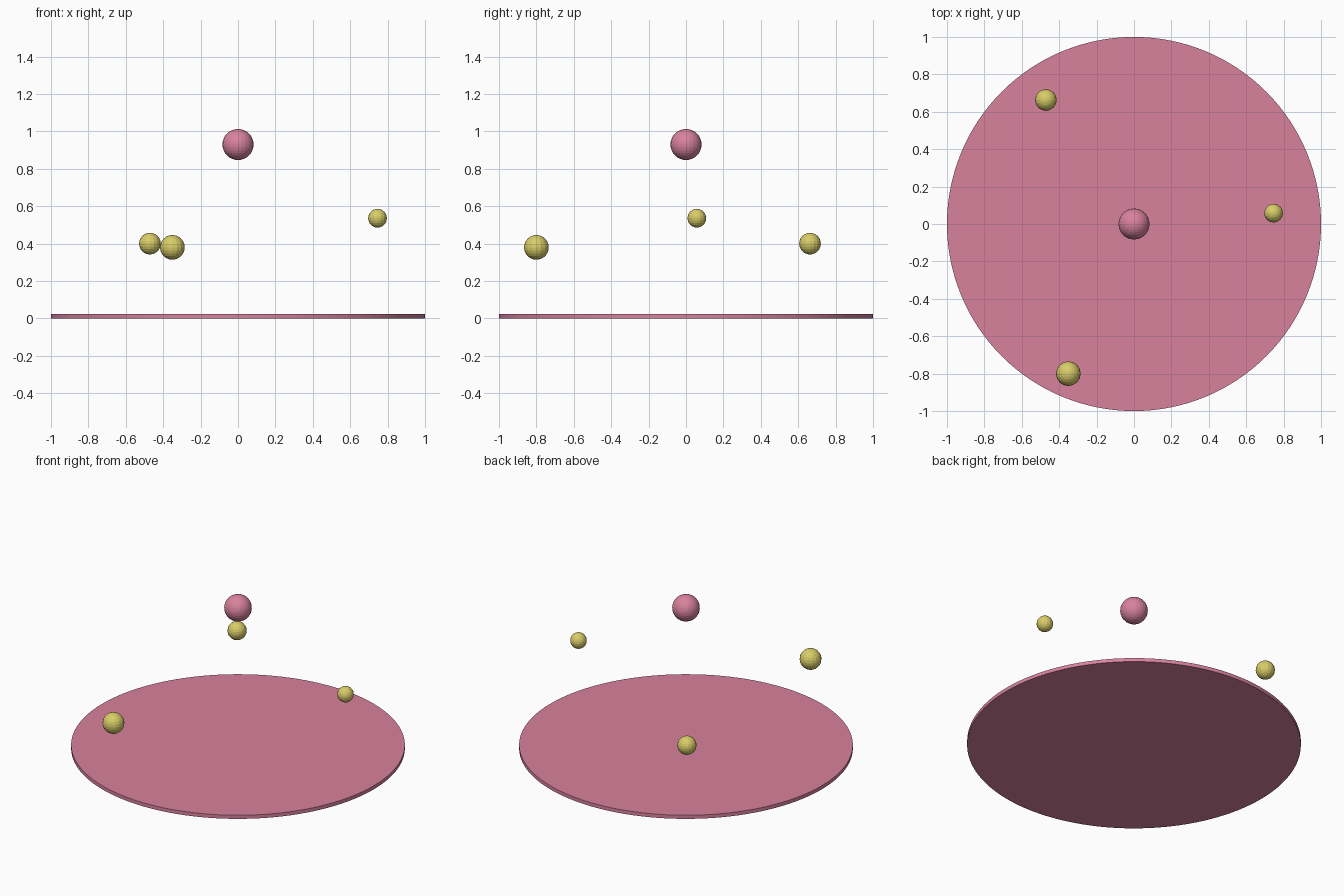
import bpy

if "Cube" in bpy.data.objects:
    bpy.data.objects.remove(bpy.data.objects["Cube"])


def material(name, rgb):
    m = bpy.data.materials.new(name)
    m.diffuse_color = (*rgb, 1.0)
    m.use_nodes = True
    m.node_tree.nodes["Principled BSDF"].inputs["Base Color"].default_value = m.diffuse_color
    return m


pink = material("dusty pink", (0.69, 0.225, 0.34))
yellow = material("soft yellow", (0.69, 0.61, 0.14))


def finish(name, mat):
    obj = bpy.context.object
    obj.name = name
    obj.data.materials.append(mat)
    return obj


def ball(name, location, radius, segments, rings, mat):
    bpy.ops.mesh.primitive_uv_sphere_add(
        segments=segments, ring_count=rings, radius=radius, location=location)
    return finish(name, mat)


# Thin round base
THICKNESS = 0.024
bpy.ops.mesh.primitive_cylinder_add(
    vertices=128, radius=1.0, depth=THICKNESS, location=(0, 0, THICKNESS / 2))
finish("base_disc", pink)
bpy.ops.object.shade_smooth_by_angle()

# Large ball floating above the centre
ball("centre_ball", (0, 0, 0.93), 0.083, 24, 16, pink)

# Small faceted balls floating around it
orbiters = [
    ((0.746, 0.058, 0.536), 0.050),
    ((-0.471, 0.663, 0.40), 0.058),
    ((-0.351, -0.80, 0.38), 0.066),
]
for i, (location, radius) in enumerate(orbiters, 1):
    ball(f"floating_ball_{i}", location, radius, 16, 12, yellow)
